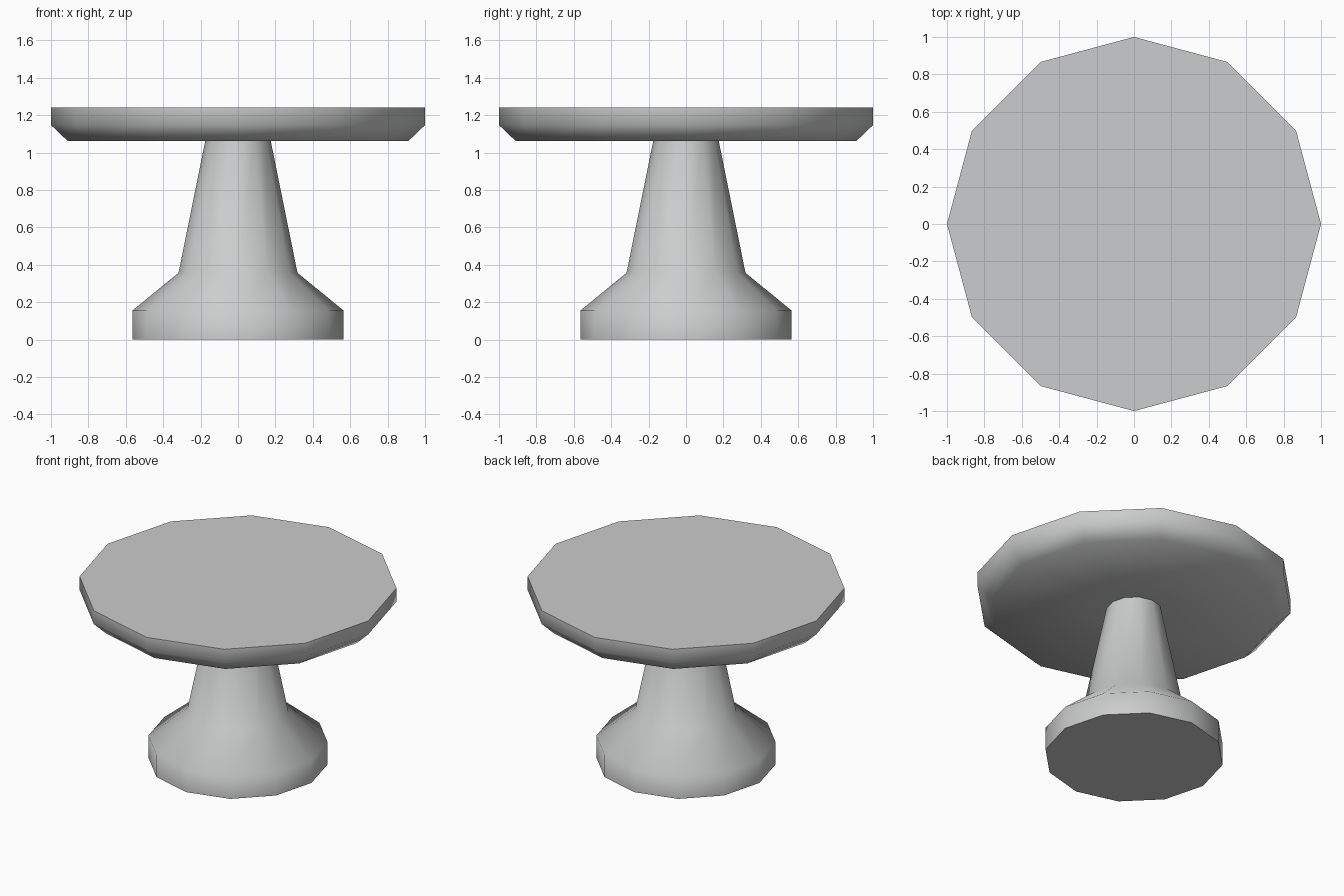
import bpy
import bmesh
from math import cos, sin, radians, tau

SIDES = 12

cube = bpy.data.objects.get("Cube")
if cube:
    bpy.data.objects.remove(cube, do_unlink=True)

# Plain grey finish
grey = bpy.data.materials.new("grey")
grey.use_nodes = True
colour = (0.6, 0.605, 0.61, 1)
grey.diffuse_color = colour
grey.node_tree.nodes["Principled BSDF"].inputs["Base Color"].default_value = colour


def turned_part(name, profile, cap_bottom=False, cap_top=False):
    """Spin a (radius, height) profile, listed upwards, around the z axis."""
    bm = bmesh.new()
    rings = [[bm.verts.new((r * cos(tau * i / SIDES), r * sin(tau * i / SIDES), z))
              for i in range(SIDES)] for r, z in profile]
    for low, high in zip(rings, rings[1:]):
        for i in range(SIDES):
            j = (i + 1) % SIDES
            bm.faces.new((low[i], low[j], high[j], high[i]))
    if cap_bottom:
        bm.faces.new(rings[0][::-1])
    if cap_top:
        bm.faces.new(rings[-1])
    mesh = bpy.data.meshes.new(name)
    bm.to_mesh(mesh)
    bm.free()
    mesh.materials.append(grey)
    obj = bpy.data.objects.new(name, mesh)
    bpy.context.collection.objects.link(obj)
    bpy.ops.object.select_all(action="DESELECT")
    obj.select_set(True)
    bpy.context.view_layer.objects.active = obj
    bpy.ops.object.shade_smooth_by_angle(angle=radians(60))
    return obj


# Foot and tapering column
turned_part("pedestal", [(0.565, 0), (0.565, 0.155), (0.318, 0.357), (0.175, 1.063)],
            cap_bottom=True)

# Round top with a chamfered lower rim
turned_part("tabletop", [(0.175, 1.063), (0.912, 1.063), (1, 1.147), (1, 1.24)],
            cap_top=True)
